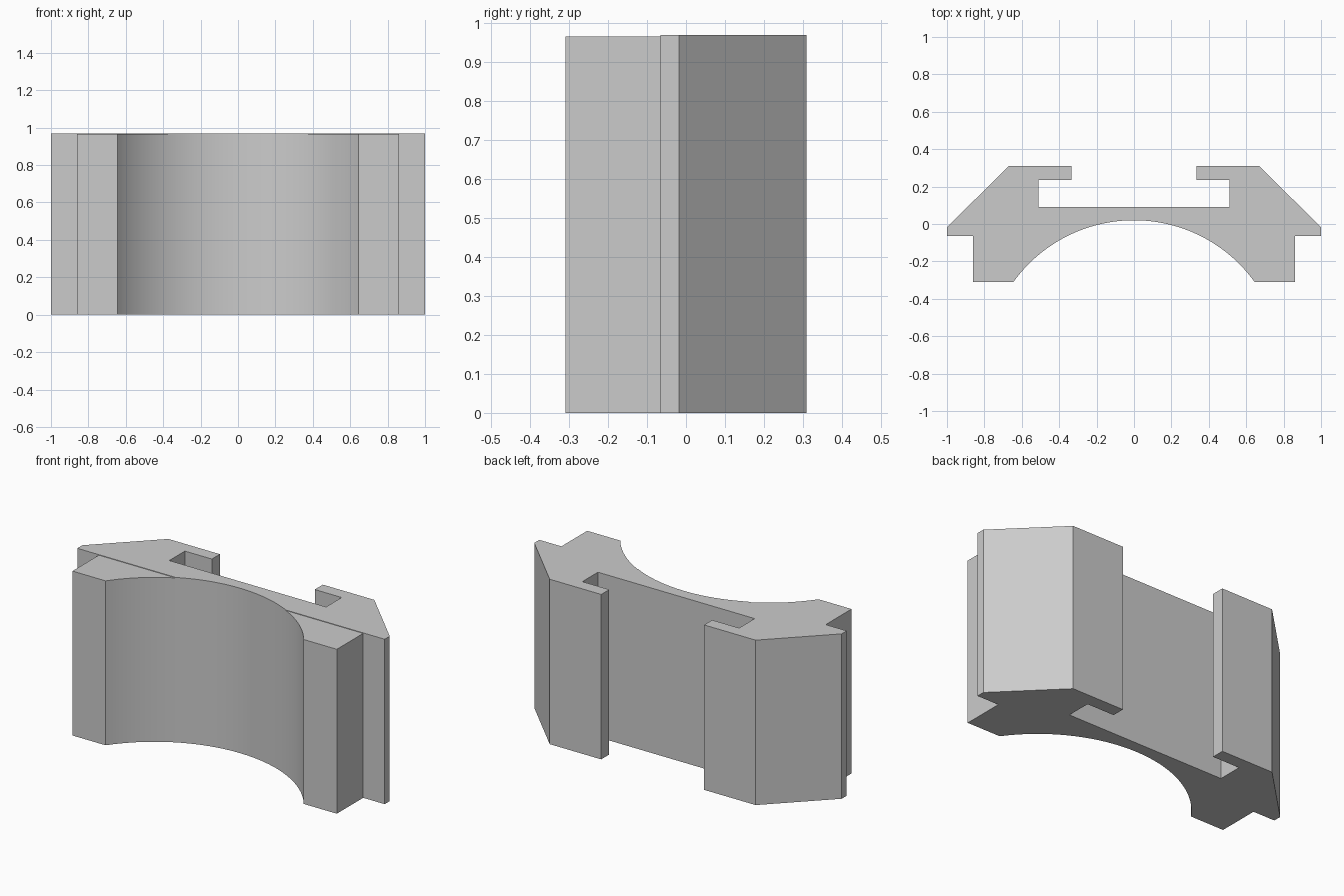
import bpy
import bmesh
from math import sin, cos, acos, radians

cube = bpy.data.objects.get("Cube")
if cube:
    bpy.data.objects.remove(cube, do_unlink=True)

# Main dimensions
HALF_DEPTH = 0.31
LEDGE_Y = -0.065
FOOT_HEIGHT, BODY_HEIGHT = 0.967, 0.97
RADIUS, ARC_TOP = 0.795, 0.02
ARC_Y = ARC_TOP - RADIUS

# Angles from the arc's crown to the ledge line and to the foot tips
ledge_angle = acos((LEDGE_Y - ARC_Y) / RADIUS)
tip_angle = acos((-HALF_DEPTH - ARC_Y) / RADIUS)


def arc(start, end, steps):
    angles = [start + (end - start) * i / steps for i in range(steps + 1)]
    return [(RADIUS * sin(a), ARC_Y + RADIUS * cos(a)) for a in angles]


def mirrored(points):
    return [(-x, y) for x, y in reversed(points)]


# Profiles: slotted body above the ledge line, one foot on each side below it
shoulder = [(0.86, LEDGE_Y), (1, LEDGE_Y), (1, -0.018), (0.67, HALF_DEPTH),
            (0.335, HALF_DEPTH), (0.335, 0.235), (0.51, 0.235), (0.51, 0.09)]
body = arc(-ledge_angle, ledge_angle, 32) + shoulder + mirrored(shoulder)
foot = arc(ledge_angle, tip_angle, 16) + [(0.86, -HALF_DEPTH), (0.86, LEDGE_Y)]

bm = bmesh.new()
for outline in (body, foot[::-1], mirrored(foot[::-1])):
    bm.faces.new([bm.verts.new((x, y, 0)) for x, y in outline])
bmesh.ops.remove_doubles(bm, verts=bm.verts, dist=0.0005)


def raise_faces(faces, height, keep=False):
    result = bmesh.ops.extrude_face_region(bm, geom=faces, use_keep_orig=keep)["geom"]
    for v in result:
        if isinstance(v, bmesh.types.BMVert):
            v.co.z = height
    return [f for f in result if isinstance(f, bmesh.types.BMFace)]


# Extrude everything, then lift the body slightly above the feet
tops = raise_faces(list(bm.faces), FOOT_HEIGHT, keep=True)
body_top = max(tops, key=lambda f: len(f.verts))
raise_faces([body_top], BODY_HEIGHT)
bmesh.ops.recalc_face_normals(bm, faces=bm.faces)

mesh = bpy.data.meshes.new("slotted_saddle_block")
bm.to_mesh(mesh)
bm.free()
block = bpy.data.objects.new("slotted_saddle_block", mesh)
bpy.context.collection.objects.link(block)

# Plain grey material
grey = bpy.data.materials.new("light_grey")
grey.use_nodes = True
colour = (0.6, 0.6, 0.6, 1)
grey.diffuse_color = colour
grey.node_tree.nodes["Principled BSDF"].inputs["Base Color"].default_value = colour
mesh.materials.append(grey)

# Smooth the curved saddle, keep all other edges sharp
bpy.ops.object.select_all(action="DESELECT")
block.select_set(True)
bpy.context.view_layer.objects.active = block
bpy.ops.object.shade_smooth_by_angle(angle=radians(30))
